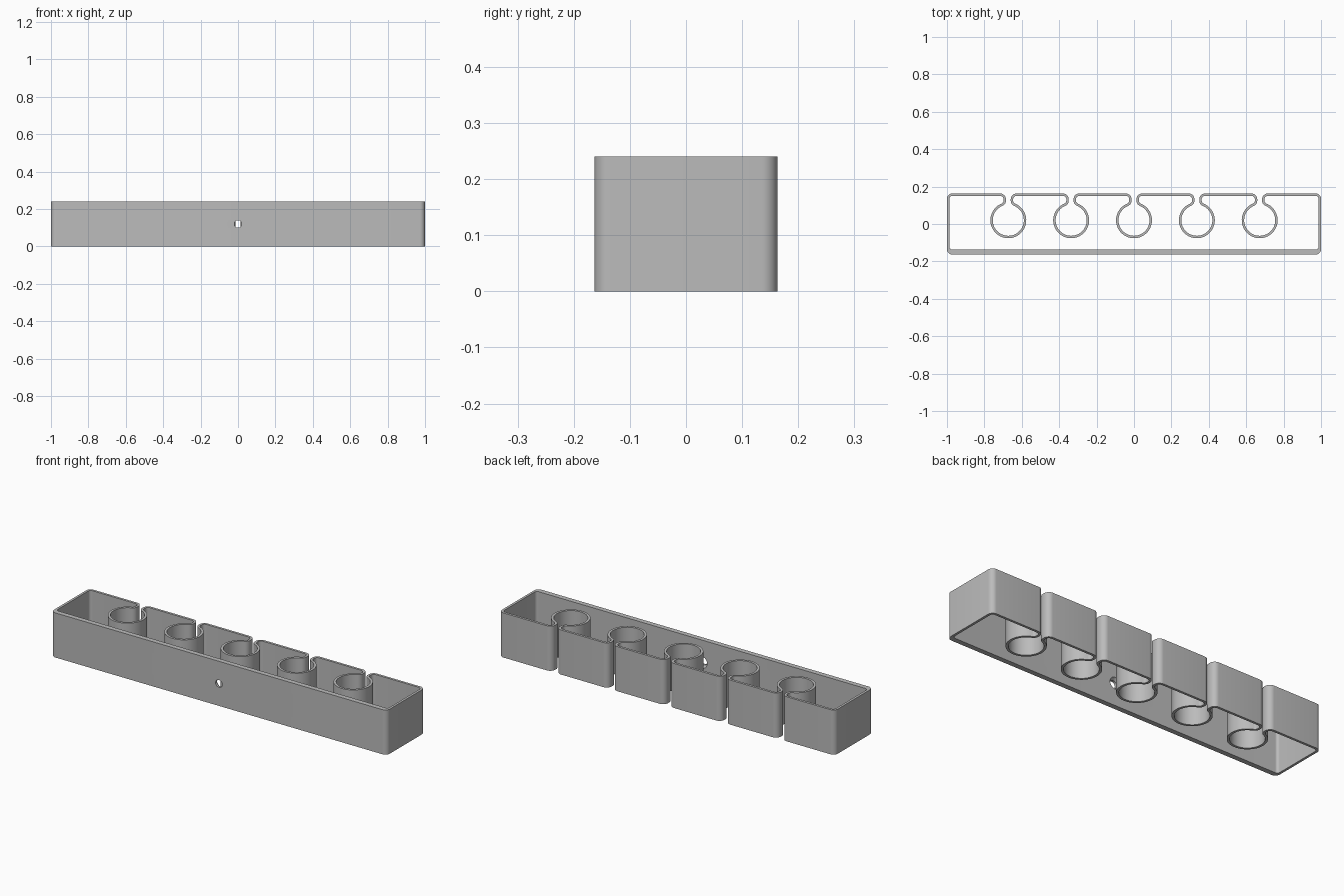
import bpy, bmesh
from math import radians, degrees, cos, sin, atan2, sqrt

cube = bpy.data.objects.get("Cube")
if cube:
    bpy.data.objects.remove(cube)

WIDTH, DEPTH, HEIGHT = 1.0, 0.163, 0.24    # half width, half depth, full height
WALL, FRONT_EXTRA = 0.013, 0.014
CORNER, HOOK, RING = 0.028, 0.03, 0.083
SLOT, PITCH, RING_Y = 0.013, 0.336, 0.02

grey = bpy.data.materials.new("Plain grey")
grey.use_nodes = True
colour = (0.5, 0.5, 0.5, 1)
grey.diffuse_color = colour
grey.node_tree.nodes["Principled BSDF"].inputs["Base Color"].default_value = colour


def new_object(name, bm):
    bmesh.ops.recalc_face_normals(bm, faces=bm.faces[:])
    mesh = bpy.data.meshes.new(name)
    bm.to_mesh(mesh)
    bm.free()
    mesh.materials.append(grey)
    obj = bpy.data.objects.new(name, mesh)
    bpy.context.collection.objects.link(obj)
    return obj


outline = []    # pairs of (outer point, inner point)


def arc(cx, cy, r, start, end, steps, shift=0.0):
    """Wall bend; the material lies to the left of the direction of travel."""
    inner = r - WALL if end > start else r + WALL
    for i in range(steps + 1):
        a = radians(start + (end - start) * i / steps)
        outline.append(((cx + r * cos(a), cy + r * sin(a)),
                        (cx + inner * cos(a), cy + inner * sin(a) + shift)))


# Wall path: front corners, back right corner, five open rings, last corner
cx, cy = WIDTH - CORNER, DEPTH - CORNER
arc(-cx, -cy, CORNER, 180, 270, 8, FRONT_EXTRA)
arc(cx, -cy, CORNER, 270, 360, 8, FRONT_EXTRA)
arc(cx, cy, CORNER, 0, 90, 8)
side = SLOT + HOOK
rise = sqrt((RING + HOOK) ** 2 - side ** 2)
turn = degrees(atan2(rise, side))
low, high = RING_Y + rise, DEPTH - HOOK
for k in range(2, -3, -1):
    x = k * PITCH
    arc(x + side, high, HOOK, 90, 180, 8)
    arc(x + side, low, HOOK, 180, 180 + turn, 7)
    arc(x, RING_Y, RING, turn, -180 - turn, 48)
    arc(x - side, low, HOOK, -turn, 0, 7)
    arc(x - side, high, HOOK, 0, 90, 8)
arc(-cx, cy, CORNER, 90, 180, 8)

# Extruded wall
bm = bmesh.new()
rows = [[bm.verts.new((*p, z)) for p, z in
         ((o, 0), (o, HEIGHT), (i, HEIGHT), (i, 0))] for o, i in outline]
for a, b in zip(rows, rows[1:] + rows[:1]):
    for j in range(4):
        n = (j + 1) % 4
        bm.faces.new((a[j], b[j], b[n], a[n]))
bmesh.ops.remove_doubles(bm, verts=bm.verts[:], dist=0.0001)
holder = new_object("holder_wall", bm)

# Countersunk screw hole with driver access through the middle ring
bm = bmesh.new()
rings = []
for y, r in ((-0.2, 0.02), (-0.15, 0.02), (-0.134, 0.033), (0.02, 0.033)):
    rings.append([bm.verts.new((r * cos(radians(a)), y, HEIGHT / 2 + r * sin(radians(a))))
                  for a in range(0, 360, 15)])
for a, b in zip(rings, rings[1:]):
    for i in range(len(a)):
        bm.faces.new((a[i - 1], a[i], b[i], b[i - 1]))
bm.faces.new(rings[0])
bm.faces.new(rings[-1])
cutter = new_object("screw_hole_cutter", bm)
cutter.hide_render = True

cut = holder.modifiers.new("Screw hole", 'BOOLEAN')
cut.operation = 'DIFFERENCE'
cut.solver = 'EXACT'
cut.object = cutter
bpy.ops.object.select_all(action='DESELECT')
holder.select_set(True)
bpy.context.view_layer.objects.active = holder
bpy.ops.object.modifier_apply(modifier=cut.name)
bpy.data.objects.remove(cutter)
bpy.ops.object.shade_smooth_by_angle(angle=radians(30))
